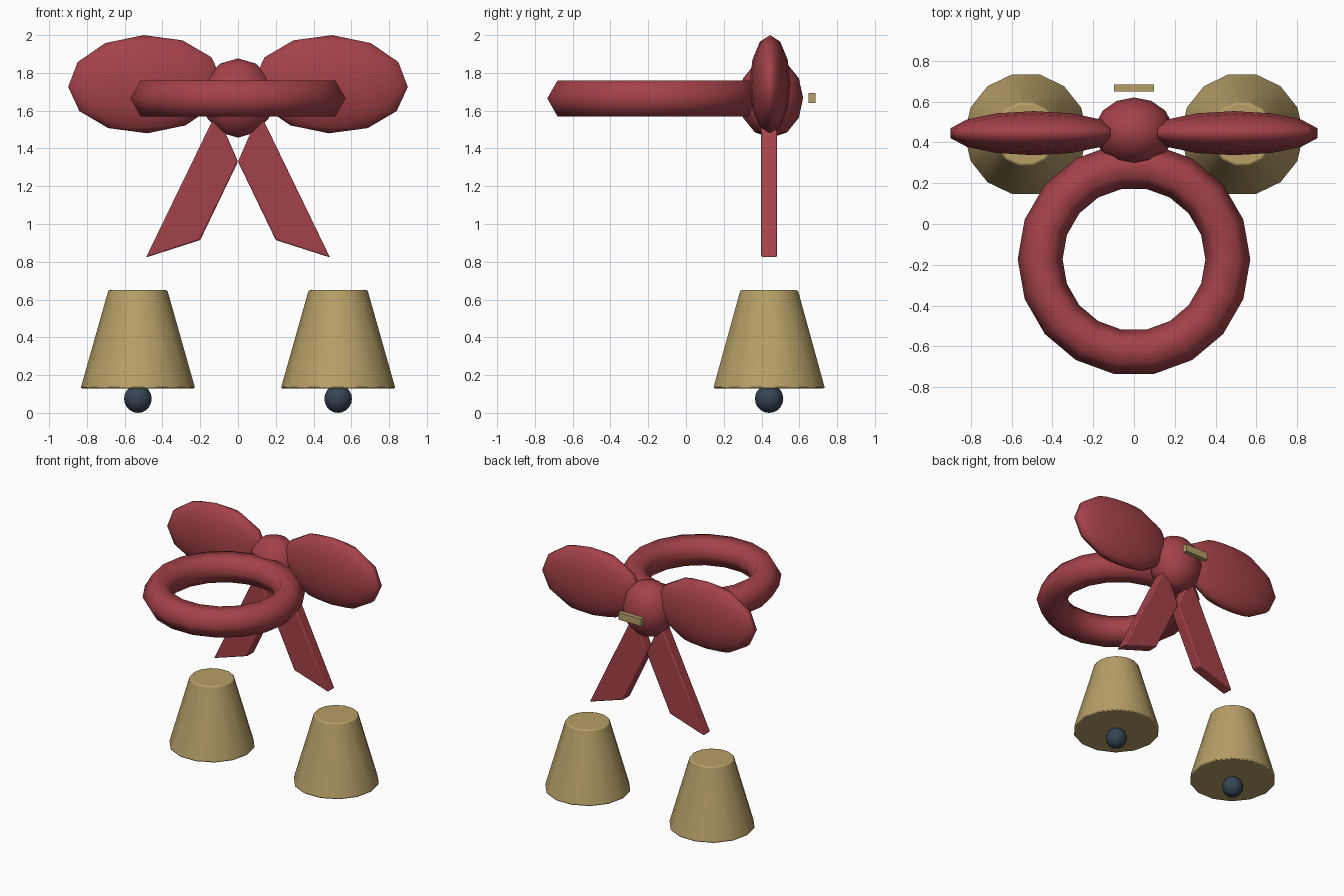
import bpy
import bmesh
from math import radians

cube = bpy.data.objects.get("Cube")
if cube:
    bpy.data.objects.remove(cube, do_unlink=True)


def material(name, rgb):
    m = bpy.data.materials.new(name)
    m.use_nodes = True
    m.diffuse_color = (*rgb, 1)
    m.node_tree.nodes["Principled BSDF"].inputs["Base Color"].default_value = (*rgb, 1)
    return m


red = material("ribbon_red", (0.37, 0.054, 0.067))
brass = material("dull_brass", (0.47, 0.345, 0.136))
steel = material("dark_steel", (0.036, 0.058, 0.085))

SIDES = 14
DEPTH = 0.44  # y of the bow and bells


def finish(name, mat, angle=80, bevel=0):
    """Name the active object, colour it, soften edges and shade it."""
    ob = bpy.context.object
    ob.name = ob.data.name = name
    ob.data.materials.append(mat)
    if bevel:
        bpy.ops.object.transform_apply(location=False, rotation=False, scale=True)
        mod = ob.modifiers.new("soft_edges", "BEVEL")
        mod.width = bevel
        mod.segments = 2
        mod.limit_method = "ANGLE"
        mod.angle_limit = radians(40)
    bpy.ops.object.shade_smooth_by_angle(angle=radians(angle))
    return ob


def ellipsoid(name, mat, loc, size, rings=6, tilt=0):
    bpy.ops.mesh.primitive_uv_sphere_add(
        segments=SIDES, ring_count=rings, radius=1, location=loc, rotation=(0, tilt, 0))
    bpy.context.object.scale = size
    return finish(name, mat)


def tail(name, side):
    """Slanted ribbon strip, extruded through its thickness."""
    outline = [(0, 1.33), (0.2, 0.915), (0.487, 0.823), (0.13, 1.56), (0.1, 1.56)]
    bm = bmesh.new()
    face = bm.faces.new([bm.verts.new((side * x, DEPTH - 0.043, z)) for x, z in outline])
    ext = bmesh.ops.extrude_face_region(bm, geom=[face])
    verts = [g for g in ext["geom"] if isinstance(g, bmesh.types.BMVert)]
    bmesh.ops.translate(bm, verts=verts, vec=(0, 0.086, 0))
    bmesh.ops.recalc_face_normals(bm, faces=bm.faces)
    mesh = bpy.data.meshes.new(name)
    bm.to_mesh(mesh)
    bm.free()
    ob = bpy.data.objects.new(name, mesh)
    bpy.context.collection.objects.link(ob)
    bpy.ops.object.select_all(action="DESELECT")
    ob.select_set(True)
    bpy.context.view_layer.objects.active = ob
    finish(name, red, angle=30, bevel=0.008)


# Collar ring
bpy.ops.mesh.primitive_torus_add(
    major_segments=18, minor_segments=6, major_radius=0.46, minor_radius=0.11,
    location=(0, -0.173, 1.665))
finish("collar_ring", red)

# Bow knot and clasp
ellipsoid("bow_knot", red, (0, DEPTH + 0.01, 1.667), (0.195, 0.17, 0.21))
bpy.ops.mesh.primitive_cube_add(size=1, location=(0, 0.667, 1.667))
bpy.context.object.scale = (0.195, 0.035, 0.055)
finish("clasp", brass, angle=30)

# Mirrored bow loops, tails, bells and clappers
for label, side in (("left", 1), ("right", -1)):
    ellipsoid(f"{label}_bow_loop", red, (side * 0.49, DEPTH + 0.005, 1.74),
              (0.42, 0.108, 0.26), tilt=side * radians(2))
    tail(f"{label}_bow_tail", side)
    bpy.ops.mesh.primitive_cone_add(
        vertices=SIDES, radius1=0.303, radius2=0.156, depth=0.52,
        location=(side * 0.53, DEPTH, 0.39), rotation=(0, 0, radians(90)))
    bpy.context.object.rotation_euler.z = radians(90)
    finish(f"{label}_bell", brass, angle=40, bevel=0.008)
    ellipsoid(f"{label}_clapper", steel, (side * 0.53, DEPTH, 0.075),
              (0.075, 0.075, 0.075), rings=10)
